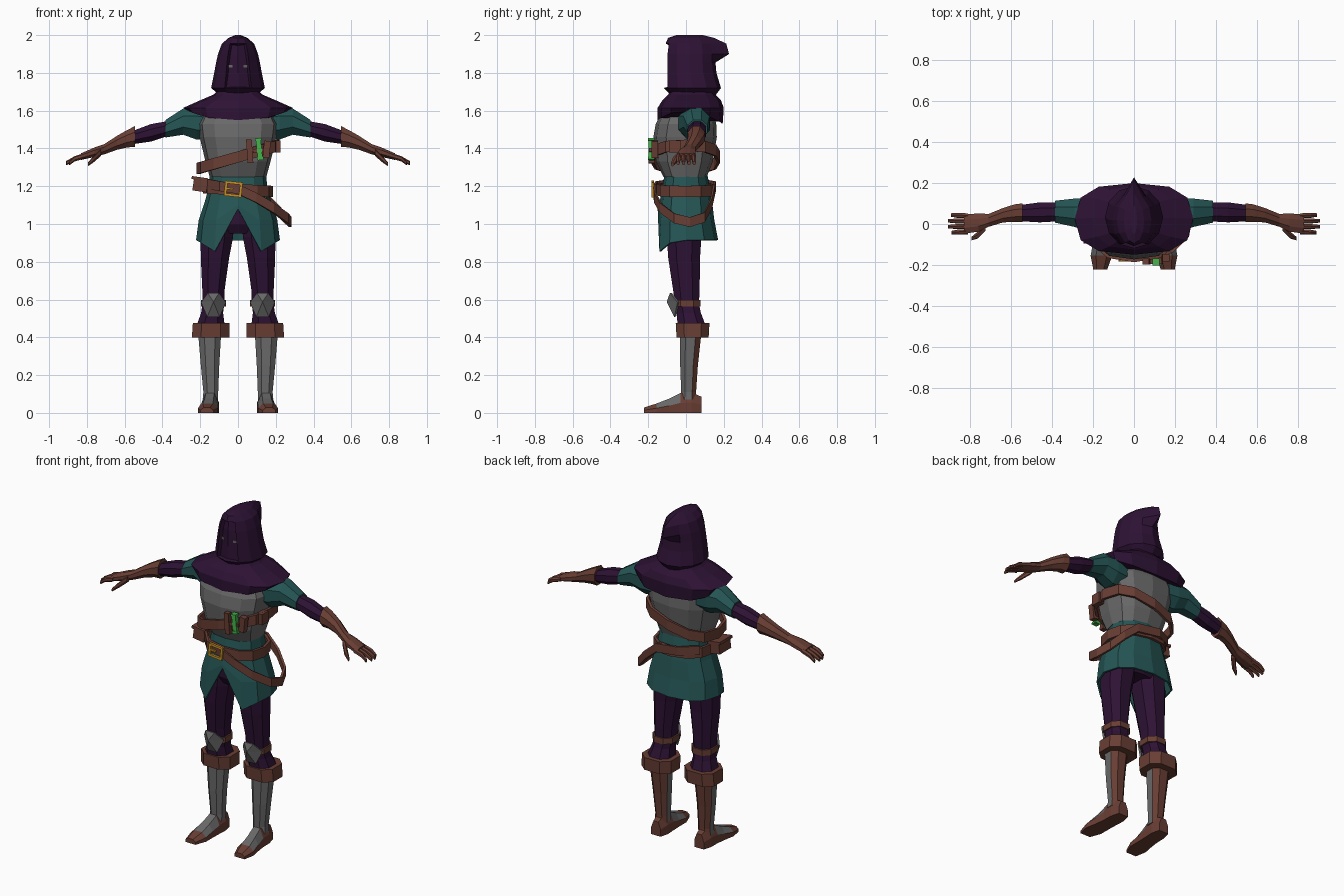
import bpy, bmesh, math
from mathutils import Vector, Matrix
from mathutils.bvhtree import BVHTree

if "Cube" in bpy.data.objects:
    bpy.data.objects.remove(bpy.data.objects["Cube"])

COLOURS = {
    "dark_purple": (0.026, 0.006, 0.034), "teal_cloth": (0.018, 0.092, 0.09),
    "grey_metal": (0.14, 0.14, 0.14), "brown_leather": (0.14, 0.048, 0.034),
    "gold": (0.55, 0.27, 0.02), "green_glass": (0.06, 0.45, 0.07),
}
MATS = {}
for key, col in COLOURS.items():
    MATS[key] = bpy.data.materials.new(key)
    MATS[key].diffuse_color = (*col, 1)
PURPLE, TEAL, GREY, BROWN, GOLD, GREEN = COLOURS


def finish(name, bm, mat, mirror=False, solid=0, rule=None, mat2=None):
    """Turn a bmesh into a flat-shaded object; rule picks faces for mat2."""
    bmesh.ops.recalc_face_normals(bm, faces=bm.faces[:])
    bm.normal_update()
    if rule:
        for f in bm.faces:
            f.material_index = int(rule(f))
    me = bpy.data.meshes.new(name)
    bm.to_mesh(me)
    bm.free()
    me.materials.append(MATS[mat])
    if mat2:
        me.materials.append(MATS[mat2])
    ob = bpy.data.objects.new(name, me)
    bpy.context.collection.objects.link(ob)
    if solid:
        m = ob.modifiers.new("thickness", "SOLIDIFY")
        m.thickness = solid
    if mirror:
        m = ob.modifiers.new("mirror", "MIRROR")
        m.use_clip = False
        m.use_mirror_merge = False
    return ob


def skin(rings, caps=True, loop=False):
    """Bridge rings of points with quads."""
    bm = bmesh.new()
    vs = [[bm.verts.new(p) for p in r] for r in rings]
    n = len(vs[0])
    pairs = list(zip(vs, vs[1:])) + ([(vs[-1], vs[0])] if loop else [])
    for a, b in pairs:
        for i in range(n):
            j = (i + 1) % n
            bm.faces.new((a[i], a[j], b[j], b[i]))
    if caps and not loop:
        bm.faces.new(vs[0])
        bm.faces.new(vs[-1])
    return bm


def oval(n, phase, e=1.0):
    out = []
    for k in range(n):
        a = math.radians(phase) + 2 * math.pi * k / n
        c, s = math.cos(a), math.sin(a)
        out.append((math.copysign(abs(c) ** e, c), math.copysign(abs(s) ** e, s)))
    return out


def upright(secs, n=12, phase=-90, e=0.85):
    """Sections (cx, cy, z, rx, ry) stacked along z."""
    return [[Vector((cx + rx * c, cy + ry * s, z)) for c, s in oval(n, phase, e)]
            for cx, cy, z, rx, ry in secs]


def sideways(secs, n=8):
    """Sections (x, cy, cz, ry, rz) strung along x."""
    return [[Vector((x, cy + ry * c, cz + rz * s)) for c, s in oval(n, 22.5)]
            for x, cy, cz, ry, rz in secs]


def strap(name, pts, h, t=0.014, centre=(0, 0), closed=False, mirror=False):
    rings = []
    for p in pts:
        p = Vector(p)
        o = Vector((p.x - centre[0], p.y - centre[1], 0)).normalized() * t
        u = Vector((0, 0, h / 2))
        rings.append([p - u, p + o - u, p + o + u, p + u])
    return finish(name, skin(rings, loop=closed), BROWN, mirror)


def box(name, loc, size, mat, rot=(0, 'Y')):
    bm = bmesh.new()
    bmesh.ops.create_cube(bm, size=1, matrix=Matrix.Translation(loc)
                          @ Matrix.Rotation(math.radians(rot[0]), 4, rot[1])
                          @ Matrix.Diagonal((*size, 1)))
    return finish(name, bm, mat)


# Hood with a drooping rear peak and recessed face mask
rings = upright([(0, .04, 1.68, .095, .115), (0, .033, 1.72, .142, .152),
                 (0, .022, 1.80, .126, .139), (0, .02, 1.855, .116, .136),
                 (0, .02, 1.90, .106, .136), (0, .02, 1.955, .085, .128),
                 (0, .015, 1.985, .05, .11), (0, .02, 2.0, .015, .07)], e=1)
for i, y in ((4, .228), (5, .213), (6, .15)):
    rings[i][6].y = y
bm = skin(rings)
bmesh.ops.recalc_face_normals(bm, faces=bm.faces[:])
front = [f for f in bm.faces if f.normal.y < -.6 and abs(f.calc_center_median().x) < .05
         and 1.72 < f.calc_center_median().z < 1.94]
bmesh.ops.inset_region(bm, faces=front, thickness=.006, depth=-.02)
tree = BVHTree.FromBMesh(bm)
for s in (-1, 1):
    hit = tree.ray_cast(Vector((s * .044, -1, 1.835)), Vector((0, 1, 0)))[0]
    box("eye", hit, (.032, .009, .013), GREY, (s * 18, 'Z'))
finish("hood", bm, PURPLE)

# Shoulder mantle, lower at front and back than over the arms
rings = upright([(0, .03, 1.73, .08, .09), (0, .03, 1.685, .13, .125),
                 (0, .03, 1.655, .20, .155), (0, .025, 1.615, .29, .175),
                 (0, .022, 1.55, .265, .172)], e=.75)
for p, (c, s) in zip(rings[-1], oval(12, -90)):
    p.z += .05 * c * c - (.02 if s > .4 else 0)
finish("mantle", skin(rings), PURPLE)

# Breastplate and tunic
finish("breastplate", skin(upright([
    (0, -.005, 1.25, .15, .115), (0, -.008, 1.33, .172, .15), (0, -.005, 1.46, .203, .168),
    (0, 0, 1.53, .212, .16), (0, .01, 1.61, .17, .13)], e=.75)), GREY)
rings = upright([(0, 0, 1.29, .145, .108), (0, 0, 1.2, .155, .125), (0, 0, 1.13, .172, .137),
                 (0, 0, 1.02, .208, .15), (0, .005, .915, .222, .165)])
rings[3][0].z, rings[4][0].z = 1.10, 1.08          # open front slit
rings[4][0].y = -.15
for k in (1, -1):
    rings[4][k].z = .855
    rings[4][2 * k].z = .90
finish("tunic_skirt", skin(rings, caps=False), TEAL, solid=.01)
finish("hips", skin(upright([(0, 0, .95, .12, .08), (0, 0, 1.0, .165, .11),
                             (0, 0, 1.12, .15, .115)])), PURPLE)

# Legs and knee gear
finish("leg", skin(upright([
    (.10, -.005, 1.03, .085, .10), (.112, -.01, .93, .092, .098), (.122, -.01, .82, .08, .09),
    (.13, .002, .65, .063, .075), (.13, .005, .58, .062, .068), (.137, .015, .53, .062, .068),
    (.145, .03, .46, .08, .08)], 8, 22.5)), PURPLE, True)
strap("knee_strap", [(.13 + .062 * c, .005 + .068 * s, .58) for c, s in oval(8, 22.5, .85)],
      .035, .01, (.13, .005), True, True)
bm = bmesh.new()
rim = [bm.verts.new(p) for p in ((.10, -.085, .635), (.16, -.085, .635), (.196, -.045, .585),
                                 (.163, -.062, .508), (.097, -.062, .508), (.064, -.045, .585))]
tip = bm.verts.new((.13, -.102, .588))
for i in range(6):
    bm.faces.new((rim[i], rim[(i + 1) % 6], tip))
finish("knee_plate", bm, GREY, True, .012)

# Boots: turned cuff, shaft with metal front, foot with metal instep
finish("boot_cuff", skin(upright([(.145, .035, .40, .105, .09), (.142, .035, .477, .103, .095)],
                                 8, 22.5, .75)), BROWN, True)
finish("boot_shaft", skin(upright([
    (.146, .012, .07, .044, .045), (.144, .014, .11, .042, .042),
    (.148, .016, .25, .052, .05), (.15, .025, .42, .065, .06)], 8, 22.5)),
    BROWN, True, 0, lambda f: f.normal.y < .2 and abs(f.normal.z) < .5, GREY)
foot = []
for y, cx, w, h in ((.082, .145, .032, .085), (.03, .146, .045, .11), (-.03, .148, .044, .105),
                    (-.09, .153, .047, .075), (-.155, .159, .053, .05), (-.222, .165, .034, .028)):
    foot.append([Vector((cx + w * a, y, h * b)) for a, b in
                 ((-1, 0), (-1, .5), (-.5, 1), (.5, 1), (1, .5), (1, 0))])
finish("boot_foot", skin(foot), BROWN, True, 0,
       lambda f: f.normal.z > .25 and -.15 < f.calc_center_median().y < -.01, GREY)

# Arms: sleeve, forearm, glove, fingers and thumb
finish("sleeve", skin(sideways([(.15, .04, 1.53, .09, .085), (.22, .045, 1.535, .09, .095),
                                (.29, .055, 1.542, .075, .075), (.385, .06, 1.504, .058, .05)])),
       TEAL, True)
finish("forearm", skin(sideways([(.36, .06, 1.508, .05, .042), (.46, .057, 1.483, .053, .05),
                                 (.58, .052, 1.452, .04, .035)])), PURPLE, True)
finish("glove", skin(sideways([
    (.545, .055, 1.463, .05, .06), (.585, .053, 1.452, .046, .05), (.64, .043, 1.43, .038, .04),
    (.71, .018, 1.395, .034, .029), (.76, .007, 1.38, .048, .027), (.83, 0, 1.357, .051, .019)])),
    BROWN, True)
for i, reach in enumerate((.895, .91, .908, .892)):
    y = .04 - .026 * i
    finish("finger", skin(sideways([(.81, y, 1.362, .013, .015), (.865, y * 1.05, 1.345, .013, .014),
                                    (reach, y * 1.1, 1.322, .009, .011)], 6)), BROWN, True)
finish("thumb", skin(sideways([(.725, -.015, 1.38, .02, .02), (.765, -.055, 1.343, .018, .017),
                               (.795, -.072, 1.315, .009, .01)], 6)), BROWN, True)

# Belts
strap("chest_strap", [(.205 * c, -.003 + .168 * s, 1.355 + .3 * .205 * c)
                      for c, s in oval(12, -90, .78)], .06, .016, closed=True)
strap("waist_belt", [(.168 * c, -.003 + .137 * s, 1.182 - .01 * c)
                     for c, s in oval(12, -90, .85)], .06, .016, closed=True)
strap("hanging_belt", [(-.17, -.06, 1.215), (-.09, -.15, 1.2), (0, -.158, 1.185),
                       (.09, -.158, 1.14), (.18, -.13, 1.085), (.255, -.06, 1.03), (.27, .02, 1.01),
                       (.24, .095, 1.035), (.17, .13, 1.11), (.09, .142, 1.18),
                       (-.05, .145, 1.2), (-.15, .09, 1.21)], .052)

# Pouches, buckle and bottles
box("belt_pouch", (-.2, -.035, 1.205), (.075, .11, .065), BROWN, (8, 'Y'))
box("pouch_flap", (-.203, -.035, 1.24), (.085, .12, .016), BROWN, (8, 'Y'))
turn = Matrix.Rotation(math.radians(6), 3, 'Y')
for dx, dz, sx, sz in ((-.04, 0, .014, .078), (.04, 0, .014, .078),
                       (0, .033, .09, .014), (0, -.033, .09, .014)):
    box("buckle", Vector((-.025, -.176, 1.185)) + turn @ Vector((dx, 0, dz)),
        (sx, .014, sz), GOLD, (6, 'Y'))
box("buckle_pin", (-.045, -.176, 1.187), (.04, .009, .01), GOLD, (6, 'Y'))
box("bottle_holder", (.062, -.183, 1.385), (.03, .03, .125), BROWN, (-4, 'Y'))
box("bottle_holder", (.152, -.165, 1.395), (.035, .035, .09), BROWN, (6, 'Y'))
box("strap_end", (.208, -.06, 1.41), (.035, .06, .065), BROWN)
for dz, w, h in ((0, .026, .11), (.055, .034, .012), (-.045, .034, .014)):
    box("bottle", (.113 - dz * .1, -.185, 1.393 + dz), (w, w, h), GREEN, (-6, 'Y'))
box("bottle_band", (.108, -.18, 1.39), (.06, .03, .02), BROWN, (-6, 'Y'))

for m in bpy.data.materials:
    if m.users and not m.is_grease_pencil:
        m.use_nodes = True
        m.node_tree.nodes["Principled BSDF"].inputs["Base Color"].default_value = m.diffuse_color
